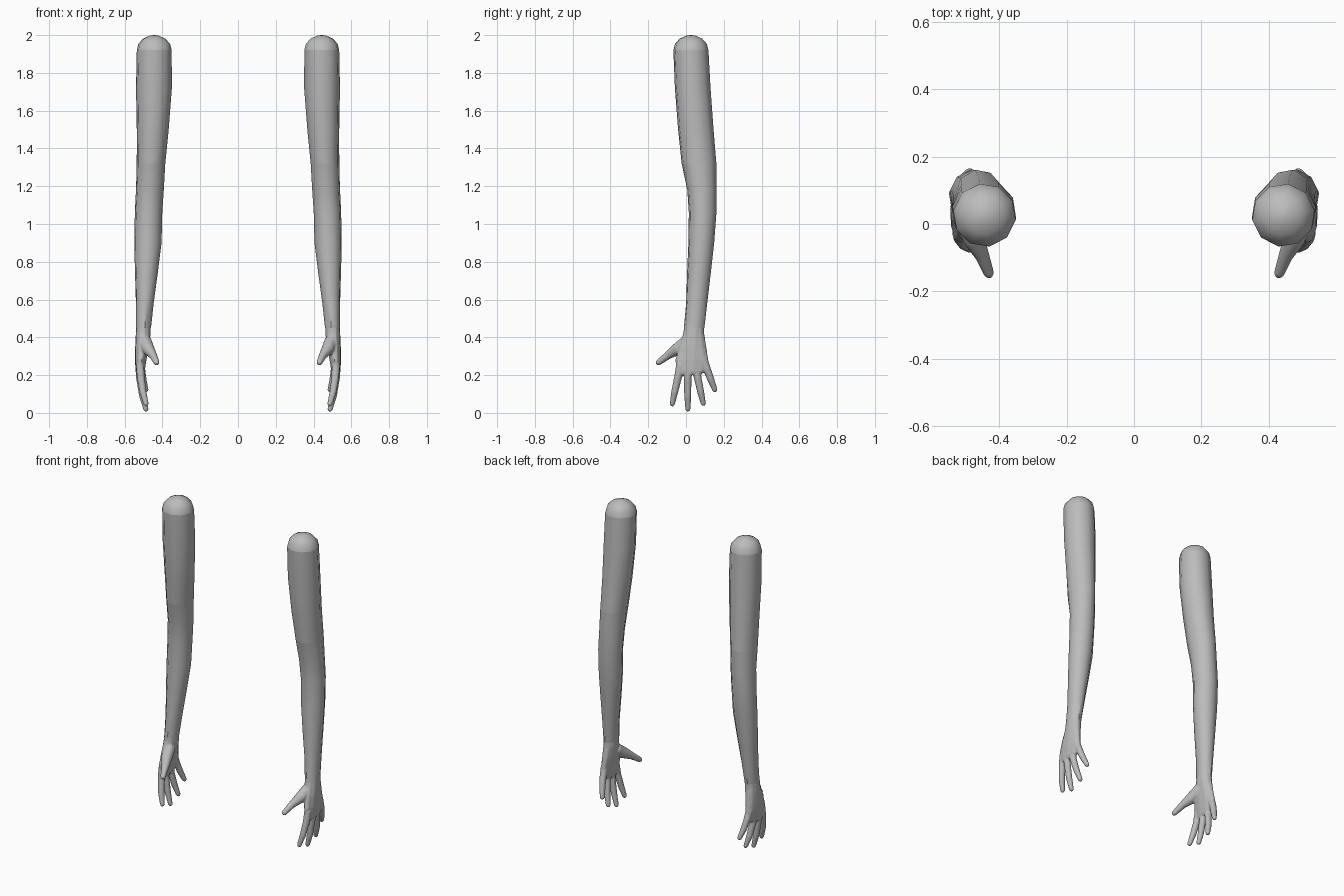
import bpy, bmesh, math
from mathutils import Vector

cube = bpy.data.objects.get("Cube")
if cube:
    bpy.data.objects.remove(cube)

skin = bpy.data.materials.new("plain_grey")
skin.use_nodes = True
GREY = (0.5, 0.5, 0.5, 1)
skin.diffuse_color = GREY
skin.node_tree.nodes["Principled BSDF"].inputs["Base Color"].default_value = GREY


def loft(bm, rings, cap_start=True, cap_end=True):
    """Skin a list of rings, each a list of points."""
    loops = [[bm.verts.new(p) for p in ring] for ring in rings]
    n = len(loops[0])
    for a, b in zip(loops, loops[1:]):
        for i in range(n):
            j = (i + 1) % n
            bm.faces.new((a[i], a[j], b[j], b[i]))
    if cap_start:
        bm.faces.new(loops[0])
    if cap_end:
        bm.faces.new(loops[-1])


def ring(centre, u, v, sides=10):
    steps = [math.tau * (i + 0.25) / sides for i in range(sides)]
    return [centre + u * math.cos(a) + v * math.sin(a) for a in steps]


def section(x0, x1, y0, y1, z):
    """Horizontal oval ring fitted to its bounds."""
    return ring(Vector(((x0 + x1) / 2, (y0 + y1) / 2, z)),
                Vector(((x1 - x0) / 2, 0, 0)), Vector((0, (y1 - y0) / 2, 0)))


def finger(bm, points, radii):
    """Tapered tube along a path with a rounded tip."""
    pts = [Vector(p) for p in points]
    tip_dir = (pts[-1] - pts[-2]).normalized()
    pts.append(pts[-1] + tip_dir * radii[-1] * 0.7)
    radii = list(radii) + [radii[-1] * 0.55]
    rings = []
    for i, (p, r) in enumerate(zip(pts, radii)):
        d = (pts[min(i + 1, len(pts) - 1)] - pts[max(i - 1, 0)]).normalized()
        u = d.cross(Vector((1, 0, 0))).normalized()
        rings.append(ring(p, u * r, d.cross(u) * r))
    loft(bm, rings)


def finish(bm, name, side, angle):
    """Mirror to the given side, then shade and colour."""
    for v in bm.verts:
        v.co.x *= side
    bmesh.ops.recalc_face_normals(bm, faces=bm.faces)
    mesh = bpy.data.meshes.new(name)
    bm.to_mesh(mesh)
    bm.free()
    mesh.materials.append(skin)
    obj = bpy.data.objects.new(name, mesh)
    bpy.context.collection.objects.link(obj)
    bpy.ops.object.select_all(action='DESELECT')
    obj.select_set(True)
    bpy.context.view_layer.objects.active = obj
    bpy.ops.object.shade_smooth_by_angle(angle=math.radians(angle))
    return obj


# Outline of each part: x min, x max, y min, y max, z
SHOULDER = (0.35, 0.537, -0.068, 0.12, 1.92)
ELBOW = (0.384, 0.537, -0.024, 0.162, 1.32)
WRIST = (0.46, 0.54, -0.012, 0.098, 0.45)
UPPER = [SHOULDER, (0.349, 0.541, -0.06, 0.131, 1.72),
         (0.366, 0.537, -0.043, 0.147, 1.5), ELBOW]
FOREARM = [ELBOW, (0.392, 0.541, 0.006, 0.162, 1.18),
           (0.4, 0.547, 0.014, 0.162, 1.06), (0.404, 0.55, 0.012, 0.15, 0.9),
           (0.424, 0.546, 0.005, 0.132, 0.74), (0.446, 0.541, 0, 0.113, 0.58), WRIST]
PALM = [(0.463, 0.539, -0.009, 0.096, 0.47), (0.461, 0.542, -0.016, 0.098, 0.42),
        (0.472, 0.545, -0.04, 0.109, 0.35), (0.484, 0.546, -0.058, 0.121, 0.28),
        (0.494, 0.543, -0.056, 0.108, 0.22), (0.5, 0.538, -0.045, 0.08, 0.203)]

FINGERS = [  # path points
    [(0.518, -0.03, 0.26), (0.515, -0.042, 0.19), (0.503, -0.06, 0.11), (0.486, -0.073, 0.045)],
    [(0.521, 0.01, 0.26), (0.52, 0.009, 0.19), (0.505, 0.009, 0.09), (0.487, 0.01, 0.017)],
    [(0.52, 0.05, 0.26), (0.517, 0.061, 0.19), (0.505, 0.078, 0.11), (0.488, 0.092, 0.047)],
    [(0.516, 0.09, 0.29), (0.512, 0.11, 0.235), (0.502, 0.132, 0.175), (0.487, 0.154, 0.12)],
]

for label, side in (("left", 1), ("right", -1)):
    # Rounded shoulder end
    x0, x1, y0, y1, z = SHOULDER
    cx, cy, hx, hy = (x0 + x1) / 2, (y0 + y1) / 2, (x1 - x0) / 2, (y1 - y0) / 2
    bm = bmesh.new()
    rings = []
    for deg in (0, 25, 50, 75, 87):
        c, s = math.cos(math.radians(deg)), math.sin(math.radians(deg))
        rings.append(section(cx - hx * c, cx + hx * c, cy - hy * c, cy + hy * c, z + 0.08 * s))
    loft(bm, rings, cap_start=False)
    finish(bm, label + "_shoulder_cap", side, 60)

    # Upper arm and forearm
    for name, outline in (("upper_arm", UPPER), ("forearm", FOREARM)):
        bm = bmesh.new()
        loft(bm, [section(*row) for row in outline], False, False)
        finish(bm, label + "_" + name, side, 42)

    # Hand: palm, fingers and thumb fused into one smooth skin
    bm = bmesh.new()
    loft(bm, [section(*row) for row in PALM])
    for path in FINGERS:
        finger(bm, path, (0.022, 0.021, 0.019, 0.014))
    finger(bm, [(0.493, 0.01, 0.38), (0.475, -0.045, 0.338), (0.45, -0.095, 0.305),
                (0.43, -0.148, 0.265)], (0.036, 0.034, 0.022, 0.016))
    hand = finish(bm, label + "_hand", side, 80)
    fuse = hand.modifiers.new("fuse", 'REMESH')
    fuse.mode = 'VOXEL'
    fuse.voxel_size = 0.005
    fuse.use_smooth_shade = True
    soften = hand.modifiers.new("soften", 'SMOOTH')
    soften.factor = 0.5
    soften.iterations = 5
